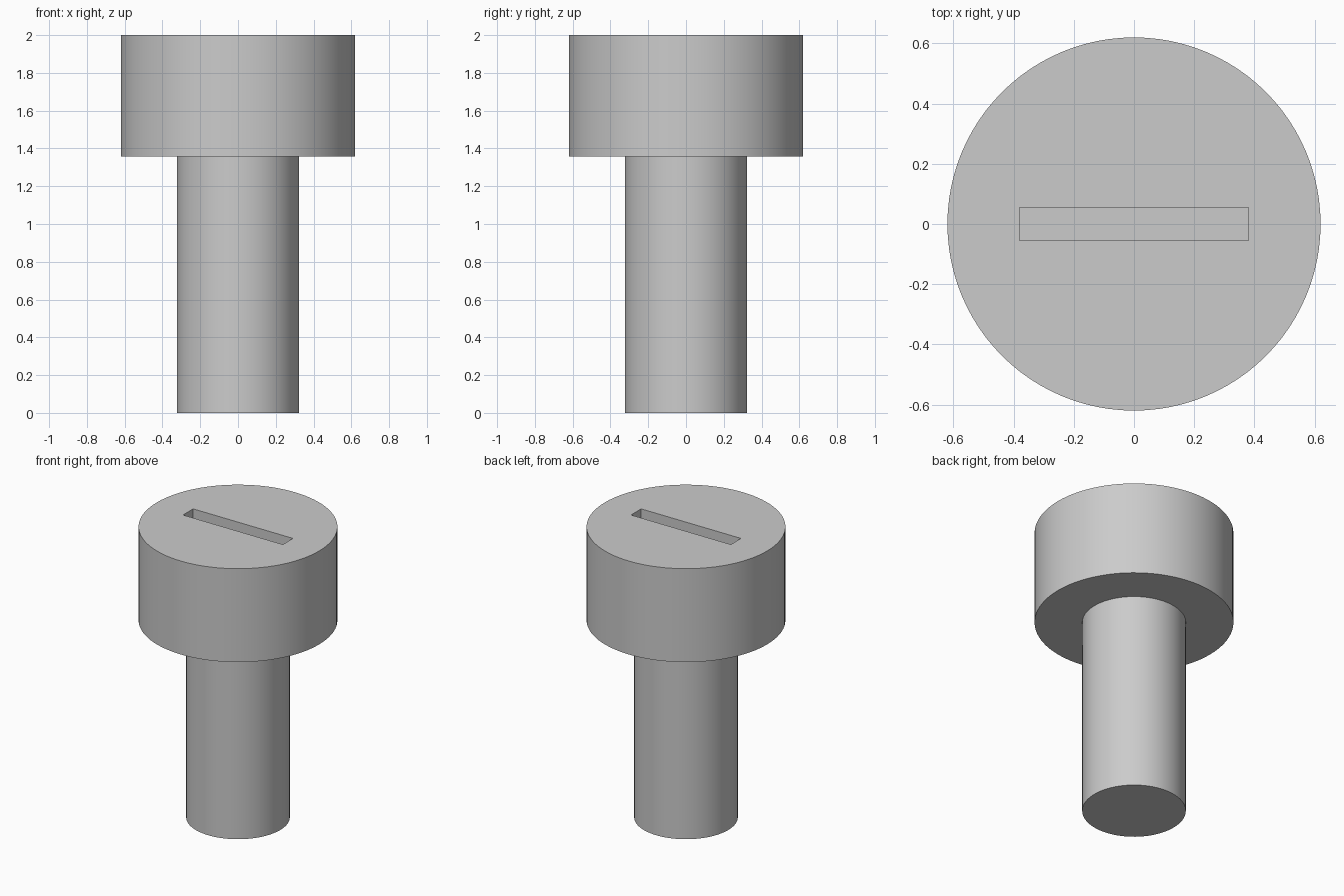
import bpy
import bmesh
from mathutils import Matrix, Vector

SIDES = 96
SHANK_RADIUS, HEAD_RADIUS = 0.323, 0.62
SHOULDER, TOP = 1.357, 2.0
SLOT_LENGTH, SLOT_WIDTH, SLOT_DEPTH = 0.76, 0.11, 0.22

if "Cube" in bpy.data.objects:
    bpy.data.objects.remove(bpy.data.objects["Cube"], do_unlink=True)

steel = bpy.data.materials.new("grey steel")
steel.use_nodes = True
colour = (0.6, 0.6, 0.6, 1)
steel.diffuse_color = colour
steel.node_tree.nodes["Principled BSDF"].inputs["Base Color"].default_value = colour


def make_object(name, bm):
    bmesh.ops.recalc_face_normals(bm, faces=bm.faces[:])
    mesh = bpy.data.meshes.new(name)
    bm.to_mesh(mesh)
    bm.free()
    mesh.materials.append(steel)
    obj = bpy.data.objects.new(name, mesh)
    bpy.context.collection.objects.link(obj)
    return obj


# Stepped body: shank, flat shoulder and head revolved as one closed solid
bm = bmesh.new()
profile = [(SHANK_RADIUS, 0), (SHANK_RADIUS, SHOULDER),
           (HEAD_RADIUS, SHOULDER), (HEAD_RADIUS, TOP)]
rings = [bmesh.ops.create_circle(bm, segments=SIDES, radius=r,
                                 matrix=Matrix.Translation((0, 0, z)))["verts"]
         for r, z in profile]
for low, high in zip(rings, rings[1:]):
    for i in range(SIDES):
        j = (i + 1) % SIDES
        bm.faces.new((low[i], low[j], high[j], high[i]))
bm.faces.new(rings[0])
bm.faces.new(rings[-1])
screw = make_object("screw_body", bm)

# Closed-ended driver slot cut into the top of the head
bm = bmesh.new()
bmesh.ops.create_cube(bm, size=1)
bmesh.ops.scale(bm, vec=Vector((SLOT_LENGTH, SLOT_WIDTH, SLOT_DEPTH * 2)), verts=bm.verts)
bmesh.ops.translate(bm, vec=Vector((0, 0, TOP)), verts=bm.verts)
cutter = make_object("slot_cutter", bm)
cutter.hide_render = True

cut = screw.modifiers.new("driver_slot", "BOOLEAN")
cut.operation = "DIFFERENCE"
cut.solver = "EXACT"
cut.object = cutter

bpy.ops.object.select_all(action="DESELECT")
screw.select_set(True)
bpy.context.view_layer.objects.active = screw
bpy.ops.object.modifier_apply(modifier=cut.name)
bpy.data.objects.remove(cutter, do_unlink=True)

# Smooth round walls with crisp rims
bpy.ops.object.shade_smooth_by_angle()
